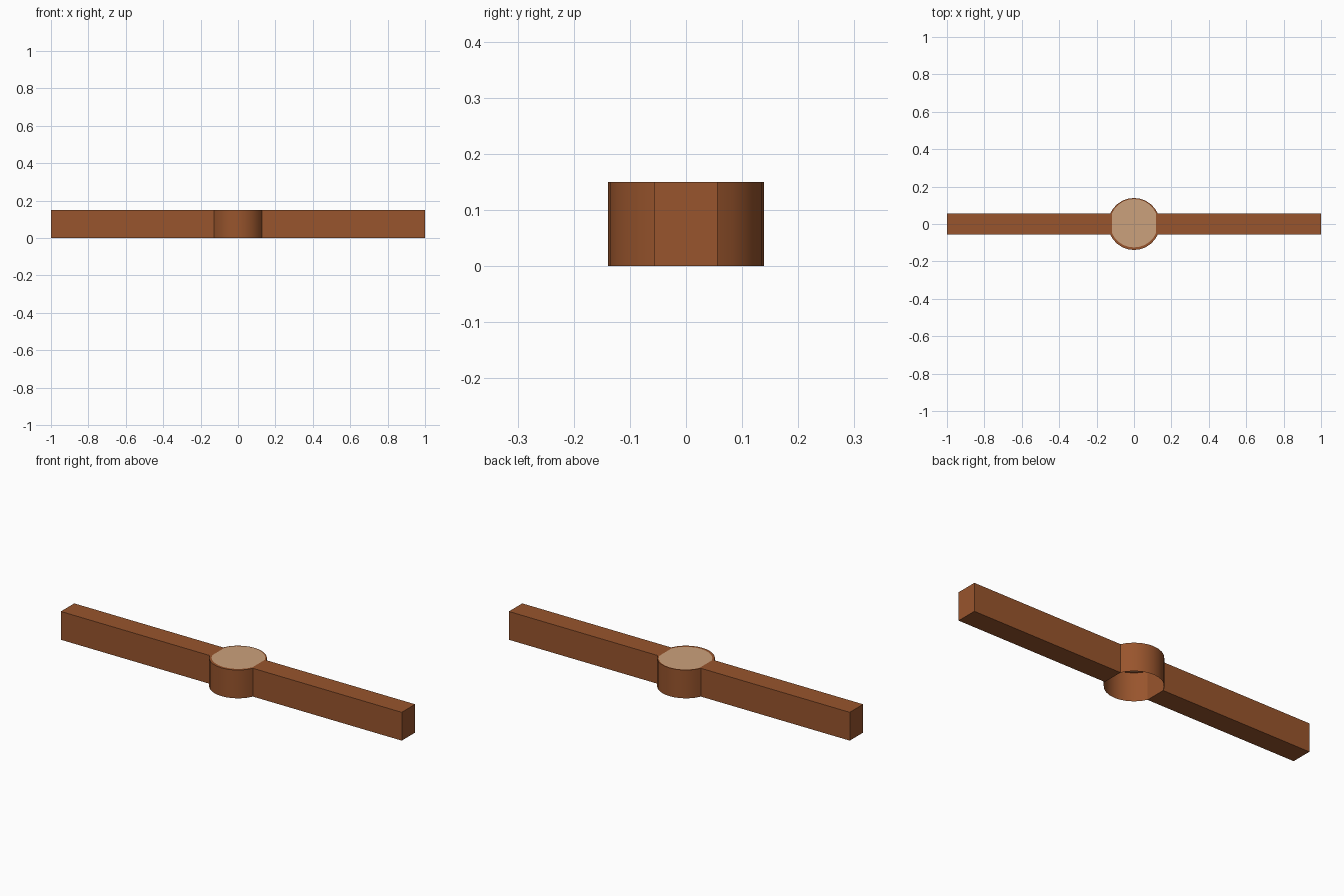
import bpy, bmesh, math

if "Cube" in bpy.data.objects:
    bpy.data.objects.remove(bpy.data.objects["Cube"])

H = 0.15          # height of everything
R = 0.139         # post radius
W = 0.056         # half width of the rails
XC = math.sqrt(R * R - W * W)   # where rail meets post


def material(name, rgb):
    m = bpy.data.materials.new(name)
    m.diffuse_color = (*rgb, 1)
    m.use_nodes = True
    m.node_tree.nodes["Principled BSDF"].inputs["Base Color"].default_value = m.diffuse_color
    return m


bark = material("brown bark", (0.315, 0.09, 0.026))
wood = material("pale cut wood", (0.60, 0.355, 0.20))


def make_object(name, bm, mats):
    me = bpy.data.meshes.new(name)
    bm.to_mesh(me)
    bm.free()
    for m in mats:
        me.materials.append(m)
    ob = bpy.data.objects.new(name, me)
    bpy.context.collection.objects.link(ob)
    return ob


# Post: round sides with flat faces where the rails join, open underneath
a = math.asin(W / R)
N = 10
angles = [s + a + (math.pi - 2 * a) * i / N for s in (0, math.pi) for i in range(N + 1)]
bm = bmesh.new()


def ring(scale, cy, z):
    return [bm.verts.new((R * scale * math.cos(t), R * scale * math.sin(t) + cy, z)) for t in angles]


low, top, inner = ring(1, 0, 0), ring(1, 0, H), ring(0.93, 0.004, H)
n = len(angles)
for i in range(n):
    j = (i + 1) % n
    wall = bm.faces.new((low[i], low[j], top[j], top[i]))
    wall.smooth = i not in (N, n - 1)
    bm.faces.new((top[i], top[j], inner[j], inner[i]))
cut = bm.faces.new(inner)
cut.material_index = 1
for e in bm.edges:
    # crisp rim and crisp corners at the rail joints
    if any(not f.smooth for f in e.link_faces):
        e.smooth = False
make_object("post", bm, (bark, wood))

# Rails: one box on each side, open where it meets the post
for name, s in (("right_rail", 1), ("left_rail", -1)):
    bm = bmesh.new()
    bmesh.ops.create_cube(bm, size=1)
    for v in bm.verts:
        v.co.x = s * (1 if v.co.x * s > 0 else XC)
        v.co.y *= 2 * W
        v.co.z = (v.co.z + 0.5) * H
    joint = [f for f in bm.faces if all(abs(v.co.x) < 0.5 for v in f.verts)]
    bmesh.ops.delete(bm, geom=joint, context='FACES_ONLY')
    bmesh.ops.recalc_face_normals(bm, faces=bm.faces)
    make_object(name, bm, (bark,))
